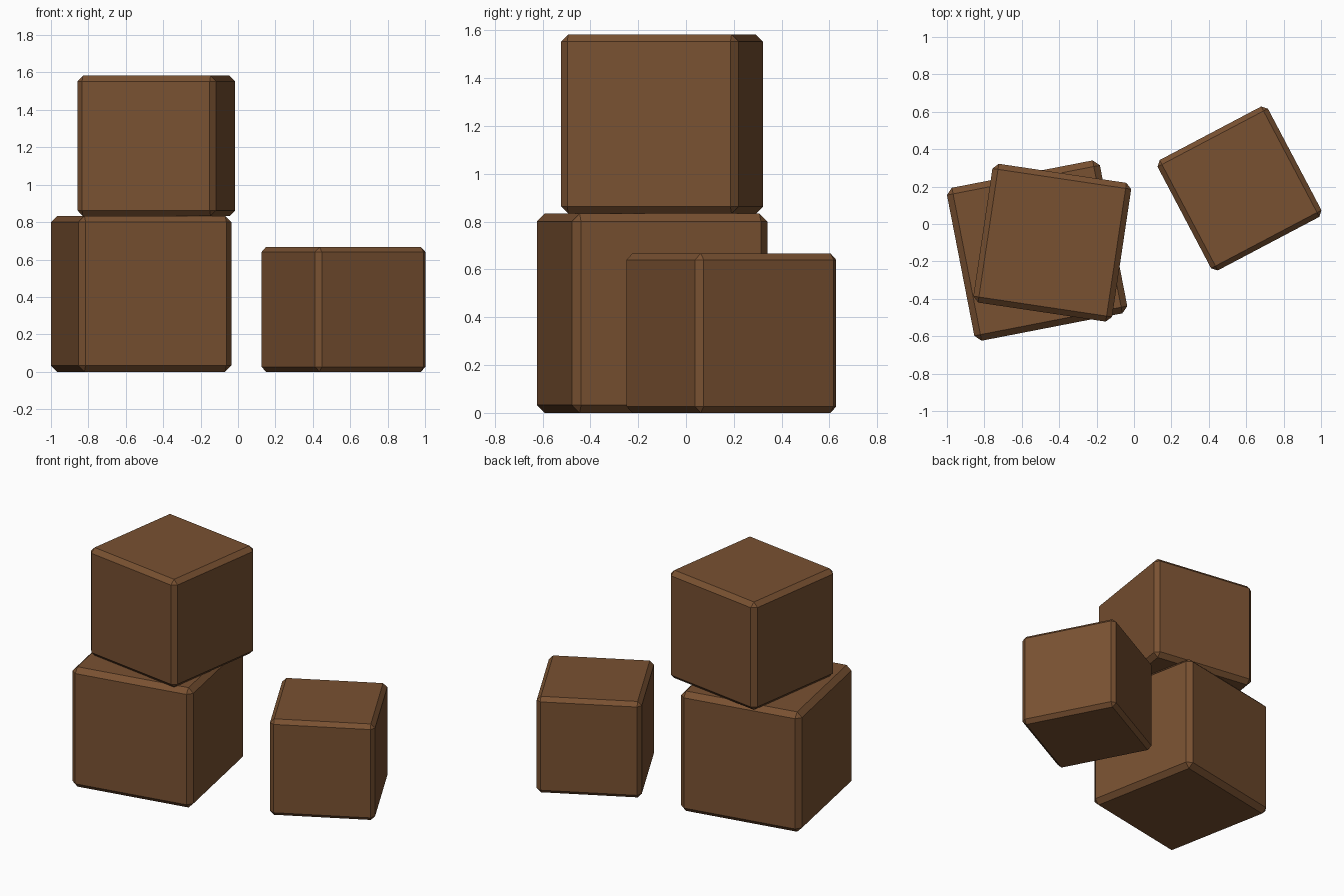
import bpy
import math

if "Cube" in bpy.data.objects:
    bpy.data.objects.remove(bpy.data.objects["Cube"])

brown = bpy.data.materials.new("crate_brown")
brown.diffuse_color = (0.19, 0.082, 0.031, 1.0)
brown.use_nodes = True
brown.node_tree.nodes["Principled BSDF"].inputs["Base Color"].default_value = brown.diffuse_color


def crate(name, size, x, y, base, turn):
    """Cube with chamfered edges, standing at height base, turned about z."""
    bpy.ops.mesh.primitive_cube_add(
        size=size, location=(x, y, base + size / 2),
        rotation=(0, 0, math.radians(turn)))
    obj = bpy.context.object
    obj.name = name
    obj.data.materials.append(brown)
    bevel = obj.modifiers.new("chamfer", 'BEVEL')
    bevel.width = size * 0.04
    bevel.segments = 1
    bevel.limit_method = 'NONE'


# Two stacked crates and a smaller one beside them
crate("large_crate", 0.833, -0.518, -0.142, 0.0, 11)
crate("stacked_crate", 0.75, -0.437, -0.10, 0.833, -8.5)
crate("small_crate", 0.667, 0.564, 0.19, 0.0, 27.8)
